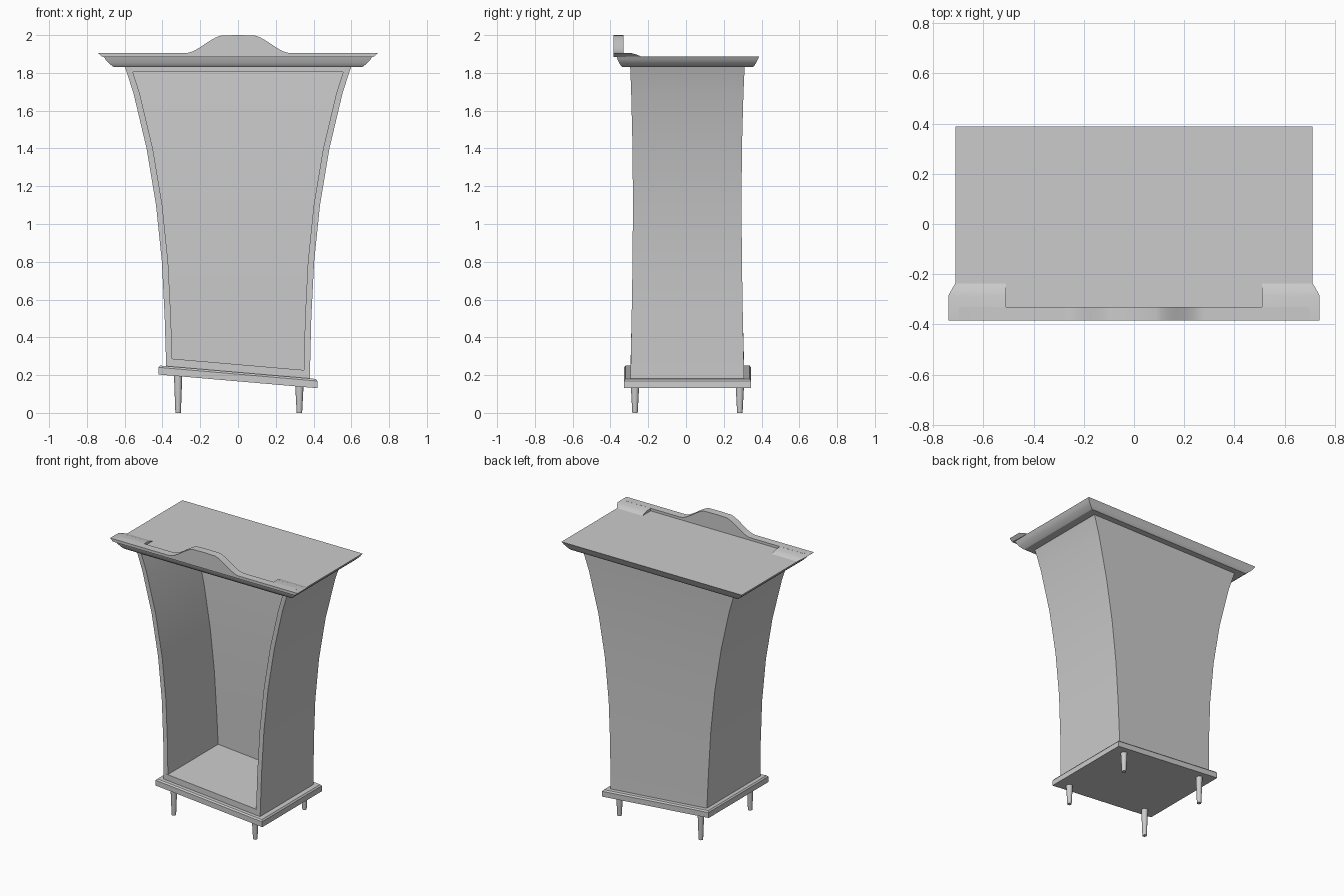
import bpy, bmesh, math

if "Cube" in bpy.data.objects:
    bpy.data.objects.remove(bpy.data.objects["Cube"])

SLOPE = -0.086          # the base plane leans down towards +x


def loft(name, rings, angle=30):
    """Skin a list of equal-length closed rings and cap both ends."""
    bm = bmesh.new()
    vs = [[bm.verts.new(p) for p in r] for r in rings]
    n = len(rings[0])
    for a, b in zip(vs, vs[1:]):
        for i in range(n):
            j = (i + 1) % n
            bm.faces.new((a[i], a[j], b[j], b[i]))
    bm.faces.new(vs[0][::-1])
    bm.faces.new(vs[-1])
    bmesh.ops.recalc_face_normals(bm, faces=bm.faces)
    me = bpy.data.meshes.new(name)
    bm.to_mesh(me)
    bm.free()
    ob = bpy.data.objects.new(name, me)
    bpy.context.collection.objects.link(ob)
    bpy.ops.object.select_all(action='DESELECT')
    ob.select_set(True)
    bpy.context.view_layer.objects.active = ob
    bpy.ops.object.shade_smooth_by_angle(angle=math.radians(angle))
    return ob


def rect(hx, y0, y1, z, slope=0.0):
    return [(x, y, z + slope * x) for x, y in
            ((-hx, y0), (hx, y0), (hx, y1), (-hx, y1))]


# Flared shell, open at the front: height, half width, front y, back y
levels = [(0.21, .380, -.294, .308), (0.50, .388, -.288, .301),
          (0.80, .403, -.283, .296), (1.10, .434, -.281, .294),
          (1.40, .484, -.283, .296), (1.69, .553, -.290, .304),
          (1.80, .588, -.294, .309), (1.84, .603, -.296, .311)]
rings = []
for k, (z, h, f, b) in enumerate(levels):
    t, s = .033, SLOPE if k == 0 else 0
    u = [(-h, f), (-h, b), (h, b), (h, f),
         (h - t, f), (h - t, b - t), (t - h, b - t), (t - h, f)]
    rings.append([(x, y, z + s * x) for x, y in u])
loft("cabinet_shell", rings)

# Inside floor and ceiling, flush with the front edge
loft("cabinet_floor", [rect(.365, -.294, .29, .205, SLOPE),
                       rect(.365, -.294, .29, .257, SLOPE)])
loft("cabinet_ceiling", [rect(.575, -.294, .29, 1.805),
                         rect(.58, -.294, .29, 1.84)])

# Tilted plinth with slightly tapered edge
loft("base_plinth", [rect(.421, -.328, .345, .167, SLOPE),
                     rect(.420, -.328, .345, .205, SLOPE),
                     rect(.412, -.320, .337, .215, SLOPE)])

# Tapered round legs
for x, sx in ((-.317, "left"), (.325, "right")):
    for y, sy in ((-.27, "front"), (.285, "back")):
        top = .172 + SLOPE * x
        loft(f"leg_{sy}_{sx}", [
            [(x + r * math.cos(a), y + r * math.sin(a), z)
             for a in (math.tau * i / 20 for i in range(20))]
            for z, r in ((0, .014), (.01, .015), (top, .022))], 40)

# Crown moulding and flat top
crown = [(1.83, .655, -.335, .353), (1.838, .668, -.344, .362),
         (1.852, .684, -.354, .370), (1.868, .700, -.361, .378),
         (1.876, .704, -.364, .382), (1.887, .711, -.368, .388)]
loft("crown_top", [rect(h, f, b, z) for z, h, f, b in crown])

# Front rail with a raised arch in the middle
prof = [(-.70, 1.885), (-.70, 1.905)]
for i in range(-12, 13):
    x = .07 * (1 if i > 0 else -1) + i / 12 * .21 if i else 0
    q = min(1, max(0, (.28 - abs(x)) / .21))
    prof.append((x, 1.905 + .095 * q * q * (3 - 2 * q)))
prof += [(.70, 1.905), (.70, 1.885)]
loft("front_rail", [[(x, y, z) for x, z in prof] for y in (-.385, -.33)])

# Wings at both ends of the rail, sloping down to the top
wing = [(-.385, 1.885, .718), (-.385, 1.905, .740), (-.285, 1.904, .740),
        (-.26, 1.896, .726), (-.235, 1.886, .711)]
for s, side in ((-1, "left"), (1, "right")):
    loft(f"rail_wing_{side}", [[(s * .51, y, z) for y, z, x in wing],
                               [(s * x, y, z) for y, z, x in wing]])
